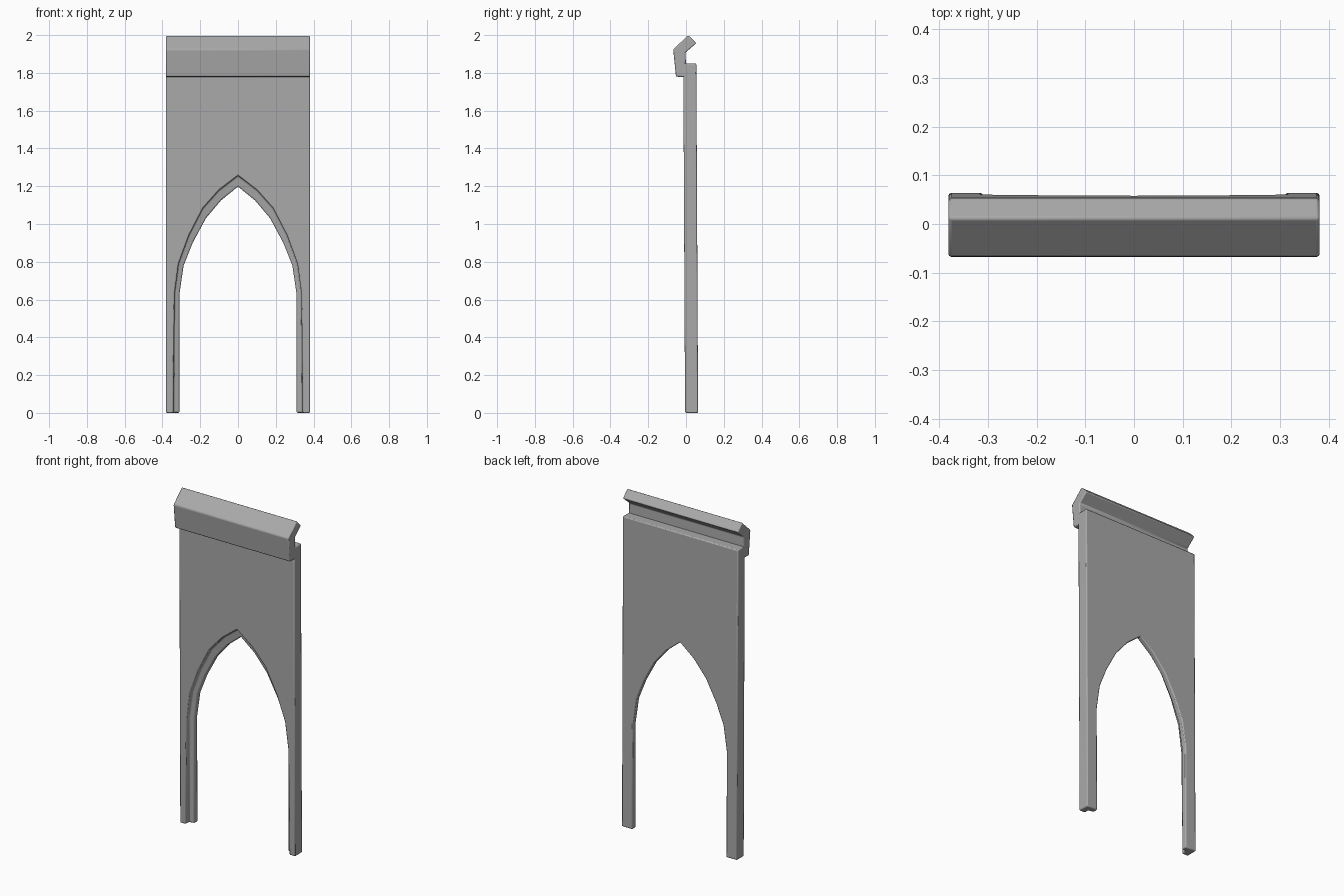
import bpy
import bmesh

cube = bpy.data.objects.get("Cube")
if cube:
    bpy.data.objects.remove(cube, do_unlink=True)

stone = bpy.data.materials.new("grey_stone")
stone.use_nodes = True
GREY = (0.4, 0.4, 0.4, 1)
stone.diffuse_color = GREY
stone.node_tree.nodes["Principled BSDF"].inputs["Base Color"].default_value = GREY

HALF = 0.381      # half width of the panel
TOP = 1.85        # top of the wall


def finish(name, bm, bevel):
    """Turn a bmesh into a softly bevelled stone object."""
    bmesh.ops.recalc_face_normals(bm, faces=bm.faces)
    mesh = bpy.data.meshes.new(name)
    bm.to_mesh(mesh)
    bm.free()
    mesh.materials.append(stone)
    obj = bpy.data.objects.new(name, mesh)
    bpy.context.collection.objects.link(obj)
    mod = obj.modifiers.new("worn_edges", 'BEVEL')
    mod.width = bevel
    mod.segments = 2
    mod.limit_method = 'ANGLE'
    mod.angle_limit = 0.7
    bpy.ops.object.select_all(action='DESELECT')
    obj.select_set(True)
    bpy.context.view_layer.objects.active = obj
    bpy.ops.object.shade_smooth_by_angle(angle=0.6)
    return obj


def mirrored(half):
    """Complete a right-hand arch outline from foot to foot."""
    return half + [(-x, z) for x, z in reversed(half[:-1])]


# Pointed arch: the opening and the wider recess on the front
opening = mirrored([(0.31, 0), (0.31, 0.63), (0.288, 0.78), (0.24, 0.9),
                    (0.17, 1.03), (0.09, 1.125), (0, 1.198)])
recess = mirrored([(0.342, 0), (0.336, 0.63), (0.315, 0.79), (0.26, 0.94),
                   (0.185, 1.085), (0.1, 1.18), (0, 1.257)])
corners = [(-HALF, 0), (-HALF, TOP), (HALF, TOP), (HALF, 0)]

# Wall with stepped arch, leaning slightly forward
bm = bmesh.new()


def ring(points, y):
    return [bm.verts.new((x, y - 0.005 * z, z)) for x, z in points]


front_box, back_box = ring(corners, -0.005), ring(corners, 0.064)
steps = [ring(recess, -0.005), ring(recess, 0.025),
         ring(opening, 0.032), ring(opening, 0.064)]
bm.faces.new(steps[0] + front_box)
bm.faces.new(steps[-1] + back_box)
for a, b in zip(steps, steps[1:]):
    for i in range(len(a) - 1):
        bm.faces.new((a[i], a[i + 1], b[i + 1], b[i]))
for i in range(3):
    bm.faces.new((front_box[i], front_box[i + 1], back_box[i + 1], back_box[i]))
# Undersides of the two legs
for foot, corner in ((0, 3), (-1, 0)):
    bm.faces.new([front_box[corner]] + [s[foot] for s in steps] + [back_box[corner]])
finish("arched_wall", bm, 0.006)

# Angled cornice along the top
profile = [(0.0, 1.778), (-0.053, 1.78), (-0.068, 1.925), (0.012, 1.999),
           (0.055, 1.957), (-0.003, 1.908), (0.0, 1.84)]
bm = bmesh.new()
left, right = ([bm.verts.new((x, y, z)) for y, z in profile] for x in (HALF, -HALF))
bm.faces.new(left)
bm.faces.new(right)
for i in range(len(profile)):
    j = (i + 1) % len(profile)
    bm.faces.new((left[i], left[j], right[j], right[i]))
finish("cornice", bm, 0.006)
